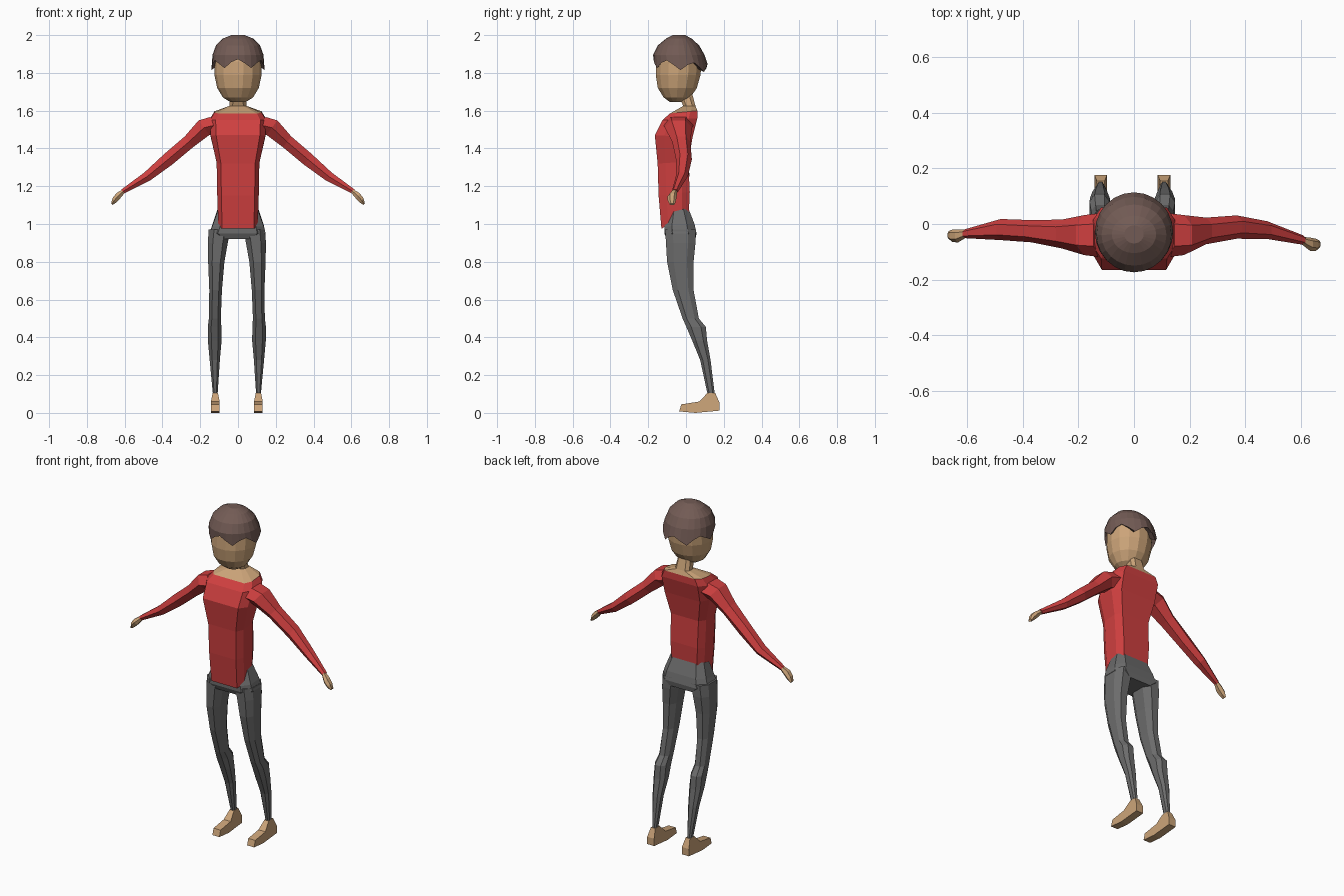
import bpy, bmesh, math
from mathutils import Vector

cube = bpy.data.objects.get("Cube")
if cube:
    bpy.data.objects.remove(cube, do_unlink=True)


def material(name, rgb):
    m = bpy.data.materials.new(name)
    m.use_nodes = True
    m.diffuse_color = (*rgb, 1)
    m.node_tree.nodes["Principled BSDF"].inputs["Base Color"].default_value = (*rgb, 1)
    return m


SKIN = material("skin tan", (0.60, 0.37, 0.19))
RED = material("shirt red", (0.62, 0.05, 0.05))
GREY = material("trouser grey", (0.15, 0.15, 0.15))
BROWN = material("hair brown", (0.17, 0.105, 0.09))


def loft(name, rings, mat, start=True, end=True):
    """Skin a list of equal-length point rings into one flat-shaded mesh."""
    bm = bmesh.new()
    loops = [[bm.verts.new(p) for p in ring] for ring in rings]
    n = len(loops[0])
    for a, b in zip(loops, loops[1:]):
        for i in range(n):
            j = (i + 1) % n
            bm.faces.new((a[i], a[j], b[j], b[i]))
    if start:
        bm.faces.new(loops[0][::-1])
    if end:
        bm.faces.new(loops[-1])
    bmesh.ops.recalc_face_normals(bm, faces=bm.faces)
    mesh = bpy.data.meshes.new(name)
    bm.to_mesh(mesh)
    bm.free()
    mesh.materials.append(mat)
    obj = bpy.data.objects.new(name, mesh)
    bpy.context.collection.objects.link(obj)
    return obj


def oct_ring(x, w, front, back, z_front, z_back, flat=0.62):
    """Bevelled rectangle, tilted from front height to back height."""
    mid, d = (front + back) / 2, (back - front) / 2
    shape = [(1, -.5), (1, .5), (flat, 1), (-flat, 1),
             (-1, .5), (-1, -.5), (-flat, -1), (flat, -1)]
    return [Vector((x + w * u, mid + d * v,
                    z_front + (z_back - z_front) * (v + 1) / 2)) for u, v in shape]


def oval(z, w, front, back, n, zfun=lambda a: 0):
    mid, d = (front + back) / 2, (back - front) / 2
    angles = [math.tau * i / n for i in range(n)]
    return [Vector((w * math.cos(a), mid + d * math.sin(a), z + zfun(i)))
            for i, a in enumerate(angles)]


# Shirt body
neckline = oct_ring(0, .125, -.085, .06, 1.585, 1.60, .8)
loft("shirt", [
    oct_ring(0, .105, -.13, .015, .975, 1.055, .8),
    oct_ring(0, .11, -.145, .02, 1.15, 1.17, .8),
    oct_ring(0, .113, -.15, .012, 1.32, 1.33, .8),
    oct_ring(0, .145, -.165, .035, 1.47, 1.46, .8),
    oct_ring(0, .148, -.125, .06, 1.55, 1.56, .8),
    neckline], RED)

# Neck rising from the open collar
loft("neck", [
    neckline,
    oct_ring(0, .046, -.015, .05, 1.625, 1.625),
    oct_ring(0, .038, -.045, .03, 1.70, 1.70)], SKIN)

# Head
loft("head", [oval(z, w, f, b, 14) for z, w, f, b in (
    (1.645, .04, -.085, -.02), (1.67, .08, -.12, .025), (1.72, .11, -.152, .06),
    (1.79, .125, -.163, .08), (1.86, .125, -.16, .085), (1.93, .09, -.12, .05))], SKIN)

# Hair cap with a jagged fringe
N = 24


def jag(i):
    back = math.sin(math.tau * i / N)
    return (-.03, 0, .015, -.006)[i % 4] - .012 * back


loft("hair", [
    oval(1.86, .12, -.155, .08, N, jag),
    oval(1.845, .141, -.172, .114, N, jag),
    oval(1.895, .135, -.174, .098, N),
    oval(1.945, .117, -.15, .07, N),
    oval(1.982, .08, -.105, .03, N),
    oval(2.0, .035, -.07, -.005, N)], BROWN, start=False)

# Pelvis
loft("hips", [
    oct_ring(0, .115, -.10, .05, .92, .92),
    oct_ring(-.003, .149, -.115, .056, .95, .95, .7),
    oct_ring(0, .136, -.115, .045, .985, 1.0, .7),
    oct_ring(0, .108, -.09, .012, 1.06, 1.085, .7)], GREY)

# Legs: height, inner x, outer x, front y, back y
LEG = [(.97, .03, .143, -.11, .052), (.90, .042, .148, -.106, .05),
       (.80, .06, .146, -.10, .04), (.65, .073, .14, -.07, .04),
       (.50, .079, .142, -.018, .068), (.455, .076, .148, .002, .105),
       (.38, .075, .147, .034, .112), (.28, .084, .138, .075, .13),
       (.10, .096, .121, .114, .152)]
# Foot side profile: y, z
FOOT = [(.177, .012), (.177, .055), (.155, .105), (.113, .105),
        (.07, .06), (-.025, .045), (-.036, .008), (.05, 0)]
for side, sx, shift in (("left", 1, 0), ("right", -1, -.012)):
    loft(side + "_leg", [
        oct_ring(sx * (i + o) / 2 + shift, (o - i) / 2, f, b, z, z, .5)
        for z, i, o, f, b in LEG], GREY)
    cx = sx * .108 + shift
    loft(side + "_foot", [
        [Vector((cx + e * (.023 if z < .1 else .014), y, z)) for y, z in FOOT]
        for e in (-1, 1)], SKIN)


def arm_ring(sx, x, z, t, y, d):
    """Hexagon square to the arm, which slopes down and outward."""
    ring = []
    for i in range(6):
        a = math.tau * i / 6
        u = t * math.sin(a) / math.sin(math.pi / 3)
        ring.append(Vector((sx * (x + .6 * u), y + d * math.cos(a), z + .8 * u)))
    return ring


# Sleeves and hands: x, z, half thickness, then middle y and half depth per side
ARM = [(.115, 1.525, .052), (.18, 1.51, .048), (.26, 1.435, .036),
       (.37, 1.342, .035), (.48, 1.252, .026), (.61, 1.172, .013)]
HAND = [(.605, 1.175, .011), (.635, 1.148, .017), (.655, 1.125, .015), (.668, 1.105, .006)]
DEPTH = {
    "left": ([(-.04, .08), (-.04, .072), (-.025, .048), (-.011, .042), (-.022, .032), (-.058, .017)],
             [(-.06, .014), (-.073, .024), (-.075, .022), (-.073, .014)]),
    "right": ([(-.04, .08), (-.04, .072), (-.036, .052), (-.026, .04), (-.02, .038), (-.035, .016)],
              [(-.035, .014), (-.043, .024), (-.042, .022), (-.04, .014)])}
for side, sx in (("left", 1), ("right", -1)):
    sleeve, hand = DEPTH[side]
    loft(side + "_sleeve", [arm_ring(sx, *p, *q) for p, q in zip(ARM, sleeve)], RED)
    loft(side + "_hand", [arm_ring(sx, *p, *q) for p, q in zip(HAND, hand)], SKIN)
